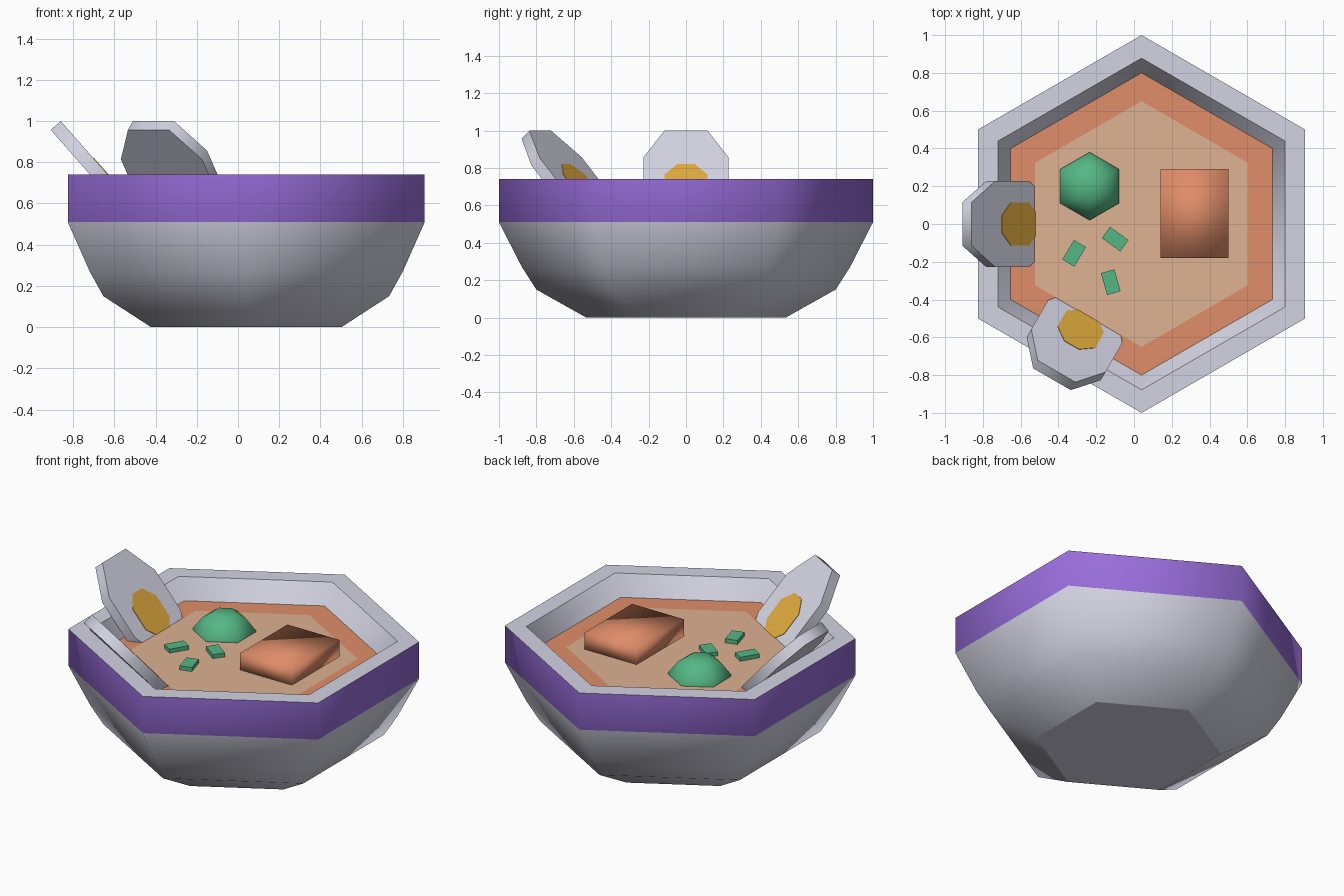
import bpy, bmesh, math
from mathutils import Matrix, Vector

cube = bpy.data.objects.get("Cube")
if cube:
    bpy.data.objects.remove(cube)

CX = 0.04      # bowl axis
SOUP_Z = 0.62


def material(name, *srgb):
    rgba = [((c / 255 + 0.055) / 1.055) ** 2.4 for c in srgb] + [1]
    mat = bpy.data.materials.new(name)
    mat.use_nodes = True
    mat.diffuse_color = rgba
    mat.node_tree.nodes["Principled BSDF"].inputs["Base Color"].default_value = rgba
    return mat


white = material("pale_white", 212, 212, 227)
purple = material("purple", 152, 109, 218)
orange = material("orange", 224, 141, 105)
tan = material("broth_tan", 222, 178, 146)
green = material("green", 85, 183, 133)
yellow = material("yolk_yellow", 224, 170, 62)


def finish(name, bm, mats, is_flat=lambda f: False, paint=lambda f: 0):
    """Store the mesh; edges touching a flat face become sharp."""
    bmesh.ops.recalc_face_normals(bm, faces=bm.faces)
    for f in bm.faces:
        f.material_index = paint(f)
        f.smooth = True
        if is_flat(f):
            f.smooth = False
            for e in f.edges:
                e.smooth = False
    mesh = bpy.data.meshes.new(name)
    bm.to_mesh(mesh)
    bm.free()
    for m in mats:
        mesh.materials.append(m)
    obj = bpy.data.objects.new(name, mesh)
    bpy.context.scene.collection.objects.link(obj)
    return obj


def hex_lathe(profile, cx, cy, cap_start=True, cap_end=True):
    """Six-sided surface of revolution from (radius, z) pairs."""
    bm = bmesh.new()
    rings = []
    for r, z in profile:
        angles = [math.radians(90 + 60 * i) for i in range(6)]
        rings.append([bm.verts.new((cx + r * math.cos(a), cy + r * math.sin(a), z))
                      for a in angles])
    for low, high in zip(rings, rings[1:]):
        for i in range(6):
            j = (i + 1) % 6
            bm.faces.new((low[i], low[j], high[j], high[i]))
    if cap_start:
        bm.faces.new(rings[0][::-1])
    if cap_end:
        bm.faces.new(rings[-1])
    return bm


def prism(outline, thickness, matrix):
    """Flat outline extruded backwards, then placed."""
    bm = bmesh.new()
    front = [bm.verts.new((x, y, 0)) for x, y in outline]
    back = [bm.verts.new((x, y, -thickness)) for x, y in outline]
    bm.faces.new(front)
    bm.faces.new(back[::-1])
    n = len(outline)
    for i in range(n):
        j = (i + 1) % n
        bm.faces.new((front[i], back[i], back[j], front[j]))
    bm.transform(matrix)
    return bm


# Bowl: outer wall, flat rim and inner wall
bowl = hex_lathe([(0.533, 0), (0.80, 0.15), (0.877, 0.27), (1.0, 0.51), (1.0, 0.74),
                  (0.878, 0.74), (0.80, SOUP_Z), (0.68, 0.42)], CX, 0)
finish("bowl", bowl, [white, purple],
       is_flat=lambda f: abs(f.normal.z) > 0.98,
       paint=lambda f: int(abs(f.normal.z) < 0.1 and f.calc_center_median().z > 0.51))

# Broth: orange margin around a tan centre
broth = hex_lathe([(0.80, SOUP_Z), (0.65, SOUP_Z)], CX, 0, cap_start=False)
finish("broth", broth, [orange, tan], is_flat=lambda f: True,
       paint=lambda f: int(len(f.verts) == 6))

# Green dumpling dome
dome = hex_lathe([(0.18, SOUP_Z - 0.02), (0.18, SOUP_Z + 0.01), (0.125, 0.70), (0.07, 0.735)],
                 -0.235, 0.20)
finish("green_dome", dome, [green])

# Softly shaded block
block = bmesh.new()
bmesh.ops.create_cube(block, size=1, matrix=Matrix.Translation((0.32, 0.055, 0.665))
                      @ Matrix.Diagonal((0.36, 0.47, 0.12, 1)))
finish("orange_block", block, [orange])

# Chopped leaves floating on the broth
for i, (x, y, angle) in enumerate([(-0.317, -0.155, 59), (-0.10, -0.08, -36),
                                   (-0.123, -0.308, -74)]):
    leaf = bmesh.new()
    bmesh.ops.create_cube(leaf, size=1, matrix=Matrix.Translation((x, y, SOUP_Z + 0.01))
                          @ Matrix.Rotation(math.radians(angle), 4, 'Z')
                          @ Matrix.Diagonal((0.12, 0.074, 0.03, 1)))
    finish(f"leaf_{i + 1}", leaf, [green], is_flat=lambda f: True)


def octagon(start, end, half, cut, end_half):
    """Chamfered outline: x runs down the slice, y across it."""
    side = [(start, end_half), (start + cut, half), (end - cut, half), (end, end_half)]
    return [(x, -y) for x, y in side] + side[::-1]


# Two leaning egg halves, the second turned around the bowl axis
down = Vector((0.66, 0, -0.75)).normalized()
across = Vector((0, 1, 0))
normal = down.cross(across)
lean = Matrix((down, across, normal)).transposed().to_4x4()
lean.translation = Vector((-0.86 - CX, 0, 1.0))

for side, turn in (("side", 0), ("front", 60)):
    place = (Matrix.Translation((CX, 0, 0))
             @ Matrix.Rotation(math.radians(turn), 4, 'Z') @ lean)
    egg = prism(octagon(0, 0.65, 0.227, 0.19, 0.115), 0.065, place)
    finish(f"{side}_egg_half", egg, [white], is_flat=lambda f: len(f.verts) == 8)
    yolk = prism(octagon(0.24, 0.53, 0.115, 0.075, 0.045), 0.006,
                 place @ Matrix.Translation((0, 0, 0.003)))
    finish(f"{side}_egg_yolk", yolk, [yellow], is_flat=lambda f: True)
